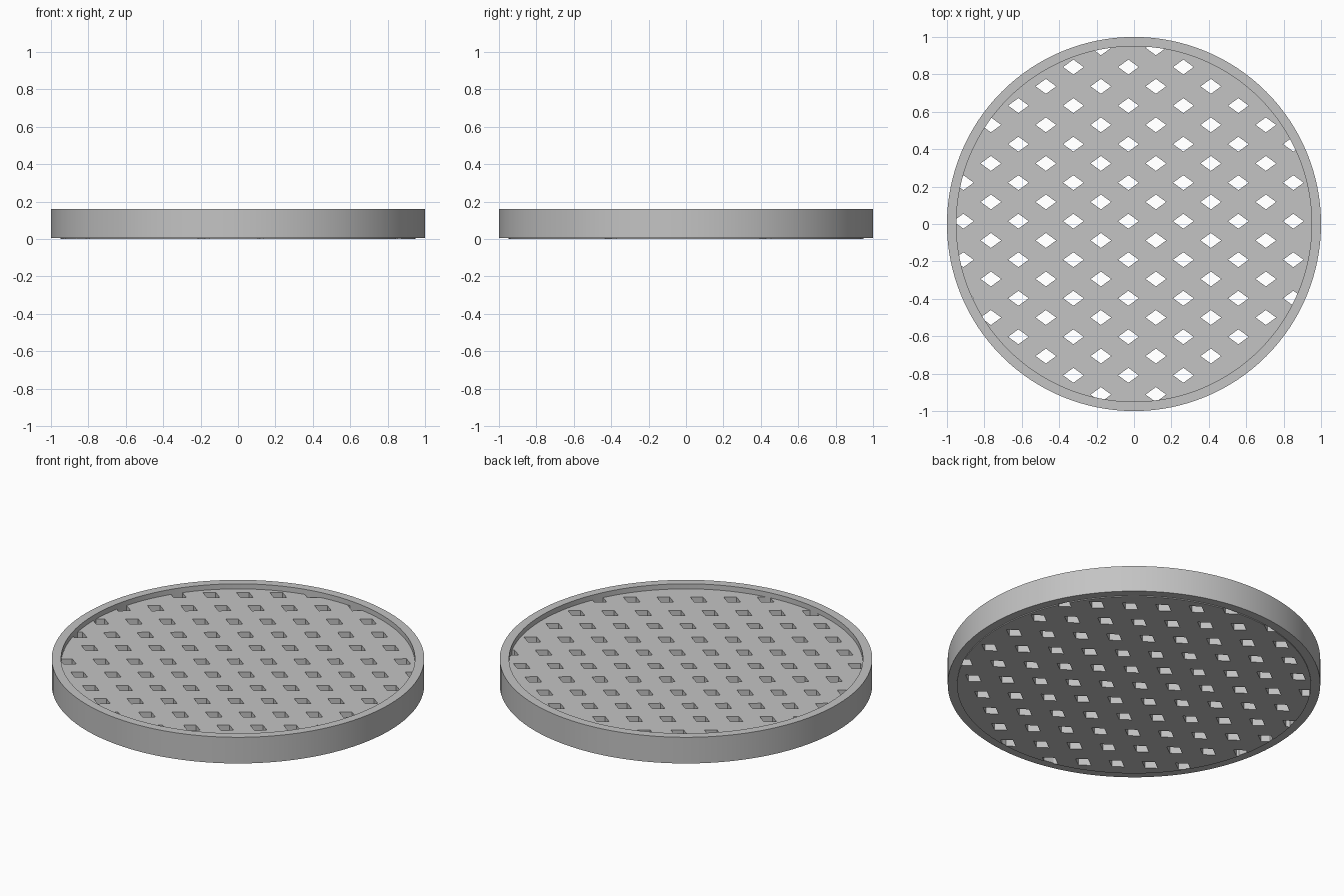
import bpy
import bmesh
import math

if "Cube" in bpy.data.objects:
    bpy.data.objects.remove(bpy.data.objects["Cube"])

OUTER, INNER = 1.0, 0.95
RIM_BOTTOM, RIM_TOP, PLATE_TOP = 0.005, 0.16, 0.13
SIDES = 128

gray = bpy.data.materials.new("light gray")
gray.use_nodes = True
gray.diffuse_color = (0.55, 0.55, 0.55, 1)
gray.node_tree.nodes["Principled BSDF"].inputs["Base Color"].default_value = gray.diffuse_color


def make_object(name, bm):
    bmesh.ops.recalc_face_normals(bm, faces=bm.faces)
    mesh = bpy.data.meshes.new(name)
    bm.to_mesh(mesh)
    bm.free()
    obj = bpy.data.objects.new(name, mesh)
    mesh.materials.append(gray)
    bpy.context.collection.objects.link(obj)
    return obj


def add_prism(bm, outline, bottom, top):
    low = [bm.verts.new((x, y, bottom)) for x, y in outline]
    high = [bm.verts.new((x, y, top)) for x, y in outline]
    bm.faces.new(low[::-1])
    bm.faces.new(high)
    for i in range(len(outline)):
        j = (i + 1) % len(outline)
        bm.faces.new((low[i], low[j], high[j], high[i]))


def circle(radius):
    angles = [2 * math.pi * i / SIDES for i in range(SIDES)]
    return [(radius * math.cos(a), radius * math.sin(a)) for a in angles]


def smooth(obj):
    bpy.ops.object.select_all(action="DESELECT")
    obj.select_set(True)
    bpy.context.view_layer.objects.active = obj
    bpy.ops.object.shade_smooth_by_angle(angle=math.radians(30))


# Raised outer rim: a rectangular section swept round the axis
bm = bmesh.new()
section = [(INNER, RIM_BOTTOM), (OUTER, RIM_BOTTOM), (OUTER, RIM_TOP), (INNER, RIM_TOP)]
loops = [[bm.verts.new((x, y, z)) for x, y in circle(r)] for r, z in section]
for k in range(4):
    a, b = loops[k], loops[(k + 1) % 4]
    for i in range(SIDES):
        j = (i + 1) % SIDES
        bm.faces.new((a[i], a[j], b[j], b[i]))
rim = make_object("outer_rim", bm)
smooth(rim)

# Thick round plate
bm = bmesh.new()
add_prism(bm, circle(INNER), 0, PLATE_TOP)
plate = make_object("perforated_plate", bm)

# Staggered lattice of diamond cutters
STEP_X, STEP_Y = 0.147, 0.206
HALF_W, HALF_H = 0.055, 0.04
bm = bmesh.new()
for col in range(-7, 8):
    for row in range(-6, 7):
        cx = -0.03 + col * STEP_X
        cy = 0.015 + (row + 0.5 * (col % 2)) * STEP_Y
        diamond = [(cx + HALF_W, cy), (cx, cy + HALF_H), (cx - HALF_W, cy), (cx, cy - HALF_H)]
        if min(math.hypot(x, y) for x, y in diamond) < INNER - 0.005:
            add_prism(bm, diamond, -0.1, PLATE_TOP + 0.1)
cutter = make_object("hole_cutter", bm)
cutter.hide_render = True

# Cut the holes through the plate
cut = plate.modifiers.new("holes", "BOOLEAN")
cut.operation = "DIFFERENCE"
cut.solver = "EXACT"
cut.object = cutter
bpy.ops.object.select_all(action="DESELECT")
plate.select_set(True)
bpy.context.view_layer.objects.active = plate
bpy.ops.object.modifier_apply(modifier=cut.name)
bpy.data.objects.remove(cutter)
smooth(plate)
